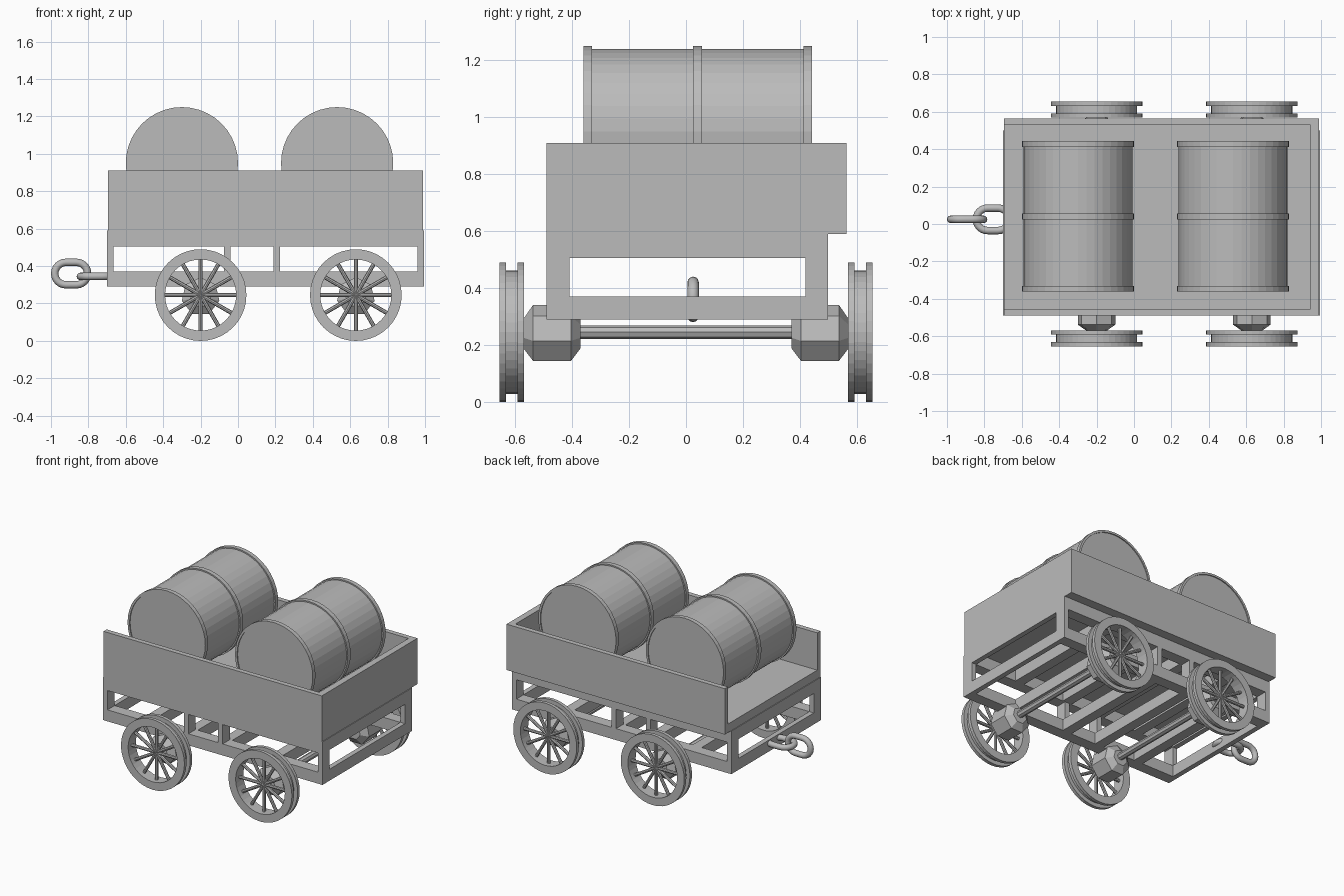
import bpy, bmesh, math
from mathutils import Matrix, Vector

cube = bpy.data.objects.get("Cube")
if cube:
    bpy.data.objects.remove(cube, do_unlink=True)

grey = bpy.data.materials.new("plain grey")
grey.use_nodes = True
GREY = (0.5, 0.5, 0.5, 1)
grey.diffuse_color = GREY
grey.node_tree.nodes["Principled BSDF"].inputs["Base Color"].default_value = GREY


def finish(name, bm, smooth=False):
    bmesh.ops.recalc_face_normals(bm, faces=bm.faces)
    for f in bm.faces:
        f.smooth = smooth
    mesh = bpy.data.meshes.new(name)
    bm.to_mesh(mesh)
    bm.free()
    mesh.materials.append(grey)
    obj = bpy.data.objects.new(name, mesh)
    bpy.context.collection.objects.link(obj)
    return obj


def add_box(bm, x, y, z):
    """Box from (min, max) ranges."""
    size = [r[1] - r[0] for r in (x, y, z)]
    mid = [(r[0] + r[1]) / 2 for r in (x, y, z)]
    bmesh.ops.create_cube(bm, size=1, matrix=Matrix.Translation(mid) @ Matrix.Diagonal((*size, 1)))


def box(name, x, y, z):
    bm = bmesh.new()
    add_box(bm, x, y, z)
    return finish(name, bm)


def lathe(name, profile, centre, sides, closed=False, turn=0.0):
    """Spin a (radius, y) profile about the y axis."""
    bm = bmesh.new()
    rings = []
    for i in range(sides):
        a = turn + math.tau * i / sides
        rings.append([bm.verts.new(Vector(centre) + Vector((r * math.cos(a), y, r * math.sin(a))))
                      for r, y in profile])
    n = len(profile)
    for i in range(sides):
        a, b = rings[i], rings[(i + 1) % sides]
        for j in range(n if closed else n - 1):
            k = (j + 1) % n
            bm.faces.new((a[j], a[k], b[k], b[j]))
    if not closed:
        bm.faces.new([r[0] for r in rings])
        bm.faces.new([r[-1] for r in rings])
    return finish(name, bm)


# Lower chassis: two ladder frames joined by posts
X0, X1, Y0, Y1 = -0.7, 0.995, -0.49, 0.5
RAIL, END = 0.08, 0.035


def ladder(name, z):
    bm = bmesh.new()
    for y in ((Y0, Y0 + RAIL), (Y1 - RAIL, Y1)):
        add_box(bm, (X0, X1), y, z)
    for x in ((X0, X0 + END), (X1 - END, X1)):
        add_box(bm, x, (Y0 + RAIL, Y1 - RAIL), z)
    for x in (-0.38, -0.058, 0.208, 0.6):
        add_box(bm, (x - 0.035, x + 0.035), (Y0 + RAIL, Y1 - RAIL), z)
    finish(name, bm)


ladder("lower_frame", (0.29, 0.37))
ladder("upper_frame", (0.505, 0.59))

bm = bmesh.new()
for x in (X0, -0.075, 0.19, X1 - END):
    for y in (Y0, Y1 - RAIL):
        add_box(bm, (x, x + END), (y, y + RAIL), (0.37, 0.505))
finish("frame_posts", bm)

# Cargo bed, open at the hitch end
BX, BY, BZ = (-0.695, 0.99), (-0.49, 0.565), (0.59, 0.91)
WALL = 0.035
box("bed_floor", BX, BY, (0.59, 0.65))
box("front_wall", BX, (BY[0], BY[0] + WALL), BZ)
box("back_wall", BX, (BY[1] - WALL, BY[1]), BZ)
box("end_wall", (BX[1] - 0.045, BX[1]), (BY[0] + WALL, BY[1] - WALL), BZ)

# Barrels with raised hoops and slightly sunken ends
R, r = 0.3, 0.291
barrel = [(0.285, -0.395), (0.285, -0.402), (R, -0.402), (R, -0.372), (r, -0.372),
          (r, -0.016), (R, -0.016), (R, 0.016), (r, 0.016),
          (r, 0.372), (R, 0.372), (R, 0.402), (0.285, 0.402), (0.285, 0.395)]
for side, x in (("left", 0.53), ("right", -0.3)):
    lathe(side + "_barrel", barrel, (x, 0.041, 0.95), 40)

# Wheels, spokes, axle boxes and axles
WR, GR, IR = 0.245, 0.217, 0.19
rim = [(IR, -0.043), (WR, -0.043), (WR, -0.02), (GR, -0.02),
       (GR, 0.02), (WR, 0.02), (WR, 0.043), (IR, 0.043)]
axle_box = [(0.055, -0.1), (0.103, -0.067), (0.103, 0.067), (0.055, 0.1)]
for end, x in (("left", 0.63), ("right", -0.2)):
    for side, s in (("front", -1), ("back", 1)):
        label = f"{side}_{end}"
        hub = Vector((x, s * 0.612, WR))
        lathe(label + "_wheel_rim", rim, hub, 40, closed=True)
        lathe(label + "_axle_box", axle_box, (x, s * 0.471, 0.237), 7, turn=math.pi / 2)
        bm = bmesh.new()
        for i in range(12):
            spin = Matrix.Rotation(math.tau * i / 12, 4, 'Y')
            bmesh.ops.create_cone(bm, cap_ends=True, segments=8, radius1=0.011, radius2=0.011,
                                  depth=0.2, matrix=Matrix.Translation(hub) @ spin
                                  @ Matrix.Translation((0, 0, 0.1)))
        finish(label + "_spokes", bm)
    lathe(end + "_axle", [(0.024, -0.62), (0.024, 0.62)], (x, 0, WR), 8)


# Hitch chain: two interlocked oval links
def chain_link(name, centre, upright):
    straight, bend, tube, arc, ring = 0.028, 0.06, 0.02, 12, 12
    bm = bmesh.new()
    loops = []
    for half in (1, -1):
        for i in range(arc + 1):
            a = math.pi * i / arc - math.pi / 2
            out = Vector((half * math.cos(a), half * math.sin(a), 0))
            mid = Vector((half * straight, 0, 0)) + out * bend
            loops.append([bm.verts.new(mid + out * tube * math.cos(t) + Vector((0, 0, tube * math.sin(t))))
                          for t in (math.tau * k / ring for k in range(ring))])
    for i, a in enumerate(loops):
        b = loops[(i + 1) % len(loops)]
        for k in range(ring):
            m = (k + 1) % ring
            bm.faces.new((a[k], a[m], b[m], b[k]))
    turn = Matrix.Rotation(math.pi / 2 if upright else 0, 4, 'X')
    bmesh.ops.transform(bm, matrix=Matrix.Translation(centre) @ turn, verts=bm.verts)
    finish(name, bm, smooth=True)


chain_link("outer_chain_link", (-0.892, 0.025, 0.36), True)
chain_link("inner_chain_link", (-0.755, 0.025, 0.345), False)
